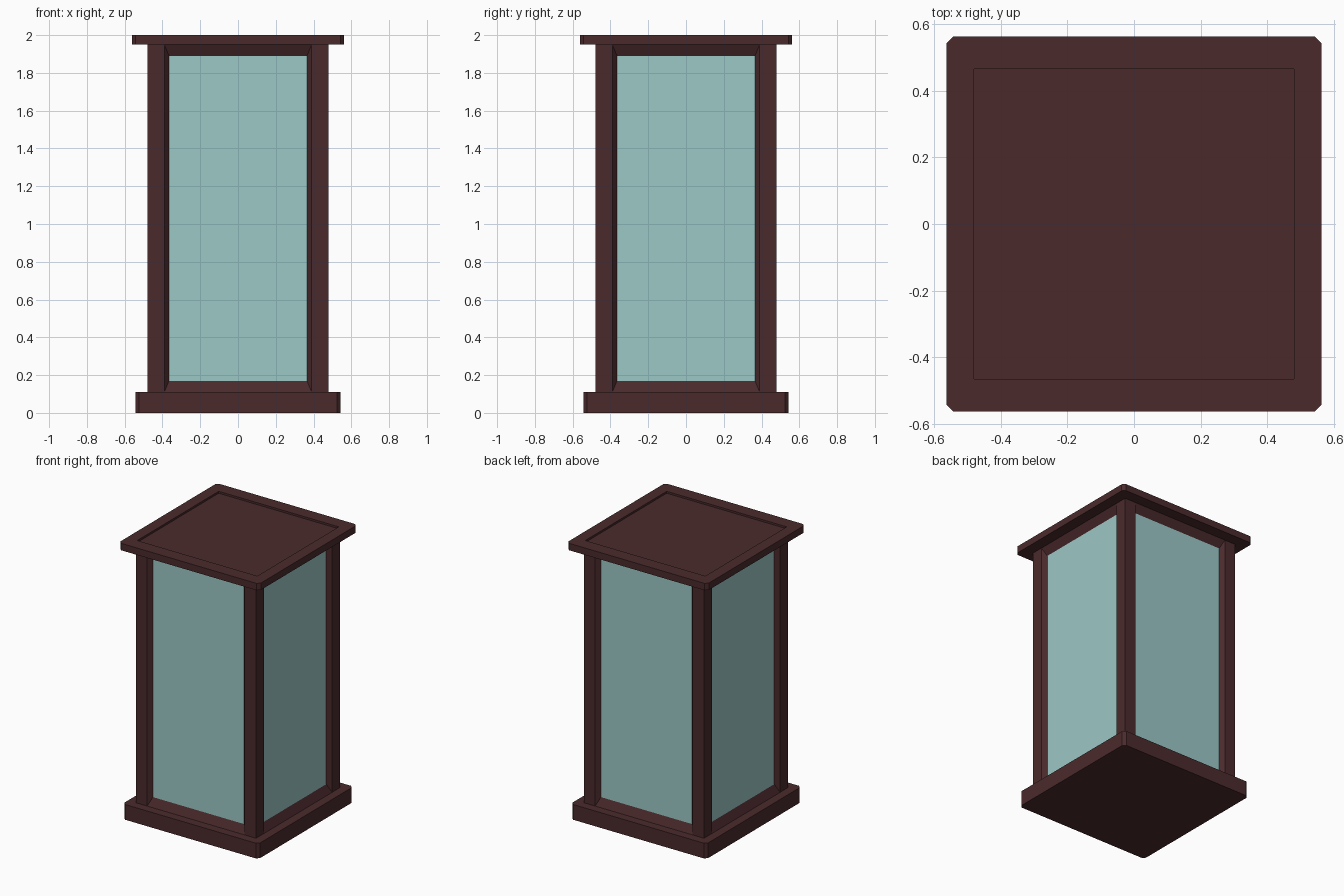
import bpy, bmesh
from math import pi
from mathutils import Matrix, Vector

if "Cube" in bpy.data.objects:
    bpy.data.objects.remove(bpy.data.objects["Cube"])


def material(name, color):
    m = bpy.data.materials.new(name)
    m.diffuse_color = color
    m.use_nodes = True
    m.node_tree.nodes["Principled BSDF"].inputs["Base Color"].default_value = m.diffuse_color
    return m


wood = material("dark_wood", (0.069, 0.023, 0.025, 1))
glass = material("pale_glass", (0.335, 0.58, 0.565, 1))


def finish(name, bm, mat, quarter=0):
    bmesh.ops.rotate(bm, verts=bm.verts, matrix=Matrix.Rotation(quarter * pi / 2, 3, 'Z'))
    bmesh.ops.recalc_face_normals(bm, faces=bm.faces)
    me = bpy.data.meshes.new(name)
    bm.to_mesh(me)
    bm.free()
    me.materials.append(mat)
    ob = bpy.data.objects.new(name, me)
    bpy.context.collection.objects.link(ob)
    return ob


def extrude(points, direction):
    """Solid made by sweeping a flat outline along a straight direction."""
    bm = bmesh.new()
    face = bm.faces.new([bm.verts.new(p) for p in points])
    new = bmesh.ops.extrude_face_region(bm, geom=[face], use_keep_orig=True)["geom"]
    bmesh.ops.translate(bm, vec=Vector(direction),
                        verts=[v for v in new if isinstance(v, bmesh.types.BMVert)])
    return bm


def slab(h, c, z0, z1):
    """Square slab with clipped corners."""
    k = h - c
    outline = [(-k, -h), (k, -h), (h, -k), (h, k), (k, h), (-k, h), (-h, k), (-h, -k)]
    return extrude([(x, y, z0) for x, y in outline], (0, 0, z1 - z0))


OUT, GAP = 0.48, 0.39      # post face and opening edge
PANE, EDGE = 0.45, 0.365   # glass depth and visible half width
Z0, Z1, RAIL = 0.11, 1.95, 0.06

# Plinth
finish("base", slab(0.543, 0.02, 0, Z0), wood)

# Cap with a shallow recessed panel on top
bm = slab(0.562, 0.02, Z1, 2.0)
bm.faces.ensure_lookup_table()
top = max((f for f in bm.faces if len(f.verts) == 8), key=lambda f: f.calc_center_median().z)
rim = list(top.verts)
bm.faces.remove(top)
rx, ry, depth = 0.48, 0.465, 0.014
corners = [(-rx, -ry), (rx, -ry), (rx, ry), (-rx, ry)]
hi = [bm.verts.new((x, y, 2.0)) for x, y in corners]
lo = [bm.verts.new((x, y, 2.0 - depth)) for x, y in corners]
rim.sort(key=lambda v: (v.co.y, v.co.x))
# rim order: front pair, lower side pair, upper side pair, back pair
f0, f1, l0, r0, l1, r1, b0, b1 = rim
for quad in ((f0, f1, hi[1], hi[0]), (r0, r1, hi[2], hi[1]),
             (b1, b0, hi[3], hi[2]), (l1, l0, hi[0], hi[3]),
             (f1, r0, hi[1]), (r1, b1, hi[2]), (b0, l1, hi[3]), (l0, f0, hi[0])):
    bm.faces.new(quad)
for i in range(4):
    j = (i + 1) % 4
    bm.faces.new((hi[i], hi[j], lo[j], lo[i]))
bm.faces.new(lo)
finish("cap", bm, wood)

for q, side in enumerate(("front", "right", "back", "left")):
    # Corner post, bevelled toward the panes
    post = [(OUT, -OUT), (OUT, -GAP), (PANE, -EDGE), (EDGE, -PANE), (GAP, -OUT)]
    finish(side + "_post", extrude([(x, y, Z0) for x, y in post], (0, 0, Z1 - Z0)), wood, q)
    # Sloped sill and head rail
    for name, z, dz in (("sill", Z0, RAIL), ("head_rail", Z1, -RAIL)):
        wedge = [(-GAP, -OUT, z), (-GAP, -PANE, z + dz), (-GAP, -PANE, z)]
        finish(f"{side}_{name}", extrude(wedge, (2 * GAP, 0, 0)), wood, q)
    # Glass pane
    pane = [(-EDGE, -PANE, Z0 + RAIL), (EDGE, -PANE, Z0 + RAIL),
            (EDGE, -PANE, Z1 - RAIL), (-EDGE, -PANE, Z1 - RAIL)]
    finish(side + "_pane", extrude(pane, (0, 0.01, 0)), glass, q)
